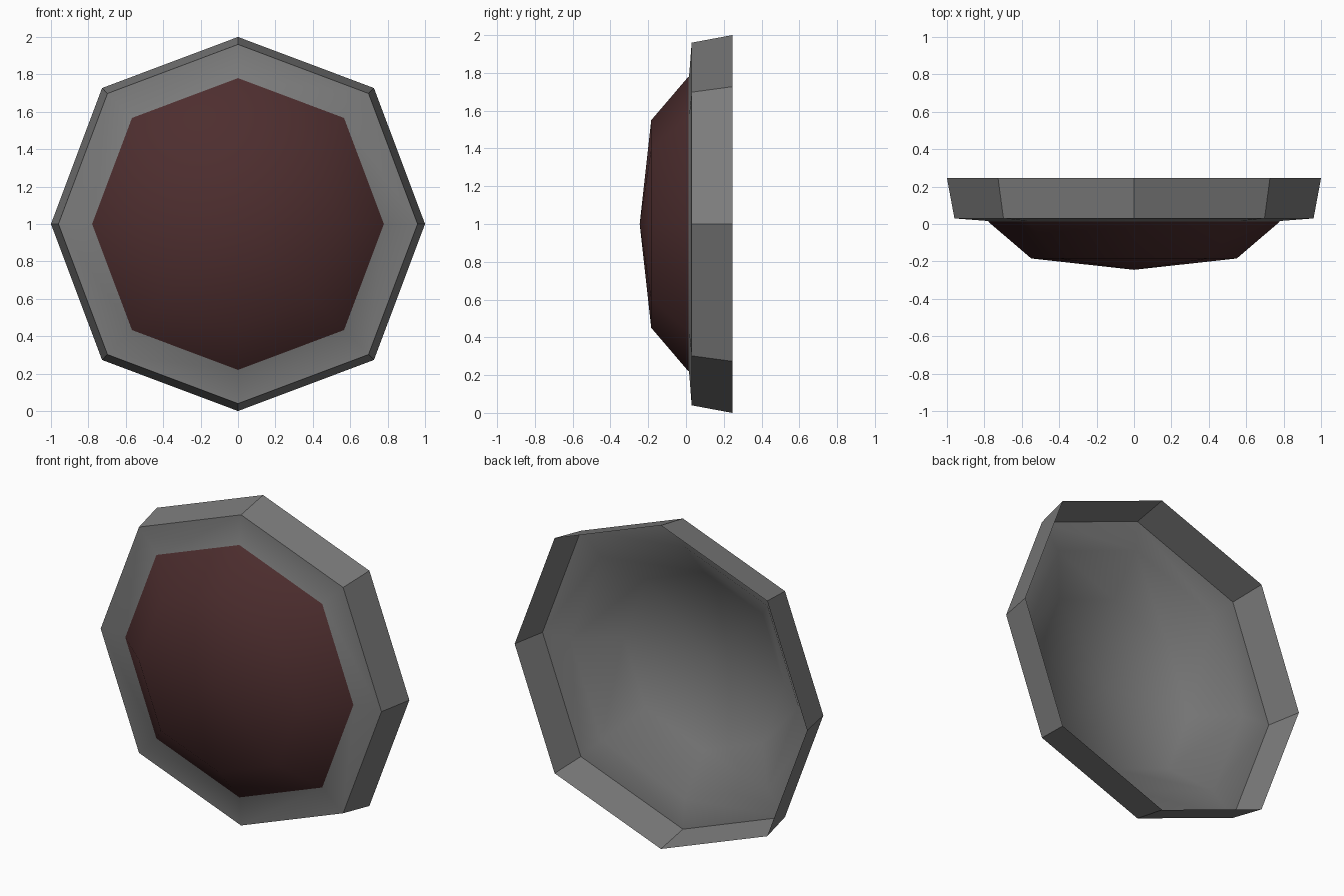
import bpy, bmesh, math

if "Cube" in bpy.data.objects:
    bpy.data.objects.remove(bpy.data.objects["Cube"])

def material(name, rgb):
    m = bpy.data.materials.new(name)
    m.diffuse_color = (*rgb, 1)
    m.use_nodes = True
    m.node_tree.nodes["Principled BSDF"].inputs["Base Color"].default_value = m.diffuse_color
    return m

GREY = material("housing grey", (0.2, 0.2, 0.2))
RED = material("dark red", (0.075, 0.027, 0.028))

def ring(bm, radius, y):
    # Octagon in the xz plane, its diagonal corners slightly further out
    verts = []
    for i in range(8):
        a = i * math.pi / 4
        r = radius * (1.028 if i % 2 else 1.0)
        verts.append(bm.verts.new((r * math.cos(a), y, 1 + r * math.sin(a))))
    return verts

def lathe(name, profile, tip, mat, flat_bands=0):
    # Open shell through the (radius, y) rings, closed by a fan at the tip
    bm = bmesh.new()
    rings = [ring(bm, r, y) for r, y in profile]
    for k in range(len(rings) - 1):
        a, b = rings[k], rings[k + 1]
        for i in range(8):
            j = (i + 1) % 8
            f = bm.faces.new((a[i], a[j], b[j], b[i]))
            f.smooth = k >= flat_bands
    centre = bm.verts.new((0, tip, 1))
    for i in range(8):
        f = bm.faces.new((rings[-1][i], rings[-1][(i + 1) % 8], centre))
        f.smooth = True
    me = bpy.data.meshes.new(name)
    bm.to_mesh(me)
    bm.free()
    me.materials.append(mat)
    ob = bpy.data.objects.new(name, me)
    bpy.context.collection.objects.link(ob)
    return ob

# Hollow housing: flat side walls, front rim and the bowl behind the lens
lathe("housing", [(1.0, 0.245), (0.96, 0.03), (0.78, 0.016), (0.55, -0.177)],
      -0.238, GREY, flat_bands=1)

# Domed red lens just in front of the bowl
lathe("lens", [(0.78, 0.013), (0.55, -0.184)], -0.245, RED)
